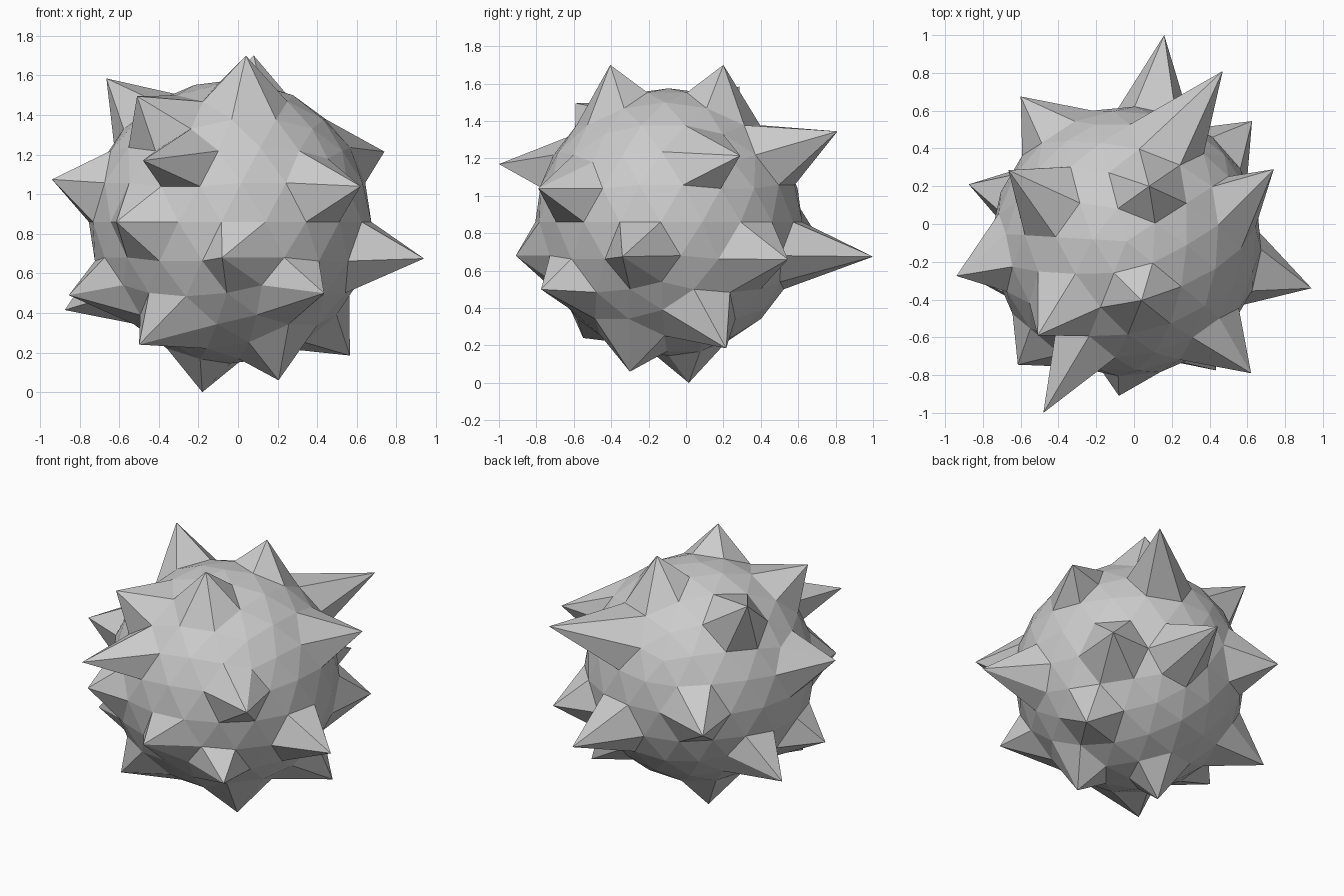
import bpy, bmesh
from math import radians, sin, cos
from mathutils import Vector, Matrix

if "Cube" in bpy.data.objects:
    bpy.data.objects.remove(bpy.data.objects["Cube"])

CENTRE = Vector((-0.04, -0.092, 0.86))
RADIUS = 0.715

# Spike tips that lie straight out from their base vertex
TIPS = [
    (0.08, 0.20, 1.70), (0.04, -0.405, 1.70),        # top
    (-0.665, 0.285, 1.585), (-0.51, -0.59, 1.495),   # upper left
    (-0.94, -0.275, 1.075), (-0.615, -0.745, 0.86),
    (0.62, -0.79, 1.04), (0.94, -0.34, 0.675),
    (0.16, 1.0, 0.675), (0.625, 0.545, 0.66), (-0.60, 0.675, 0.83),
    (-0.855, -0.285, 0.49), (-0.875, 0.21, 0.415),   # lower ring
    (0.435, -0.775, 0.50), (-0.50, -0.55, 0.24), (0.565, 0.215, 0.185),
    (-0.18, 0.015, 0.0), (0.205, -0.30, 0.06),       # bottom
]
# Leaning spikes: tip, then azimuth and latitude of the base vertex
LEANING = [
    ((-0.48, -1.0, 1.17), 248.5, 26.6),
    ((0.74, 0.29, 1.215), 14.5, 30),
    ((-0.08, -0.91, 0.68), 275.5, -15.5),
    ((0.47, 0.81, 1.345), 68.5, 31.7),
]


def direction(az, lat):
    a, b = radians(az), radians(lat)
    return Vector((cos(b) * cos(a), cos(b) * sin(a), sin(b)))


# Faceted ball
bm = bmesh.new()
bmesh.ops.create_icosphere(bm, subdivisions=3, radius=RADIUS,
                           matrix=Matrix.Rotation(radians(32.5), 4, 'Z'))
rest = [(v, v.co.normalized()) for v in bm.verts]

# Pull single vertices out into spikes
spikes = [(Vector(t) - CENTRE, (Vector(t) - CENTRE).normalized()) for t in TIPS]
spikes += [(Vector(t) - CENTRE, direction(az, lat)) for t, az, lat in LEANING]
for tip, d in spikes:
    vert = max(rest, key=lambda r: r[1].dot(d))[0]
    vert.co = tip

bmesh.ops.translate(bm, verts=bm.verts, vec=CENTRE)
bmesh.ops.recalc_face_normals(bm, faces=bm.faces)
mesh = bpy.data.meshes.new("spiky_ball")
bm.to_mesh(mesh)
bm.free()
bpy.context.collection.objects.link(bpy.data.objects.new("spiky_ball", mesh))
